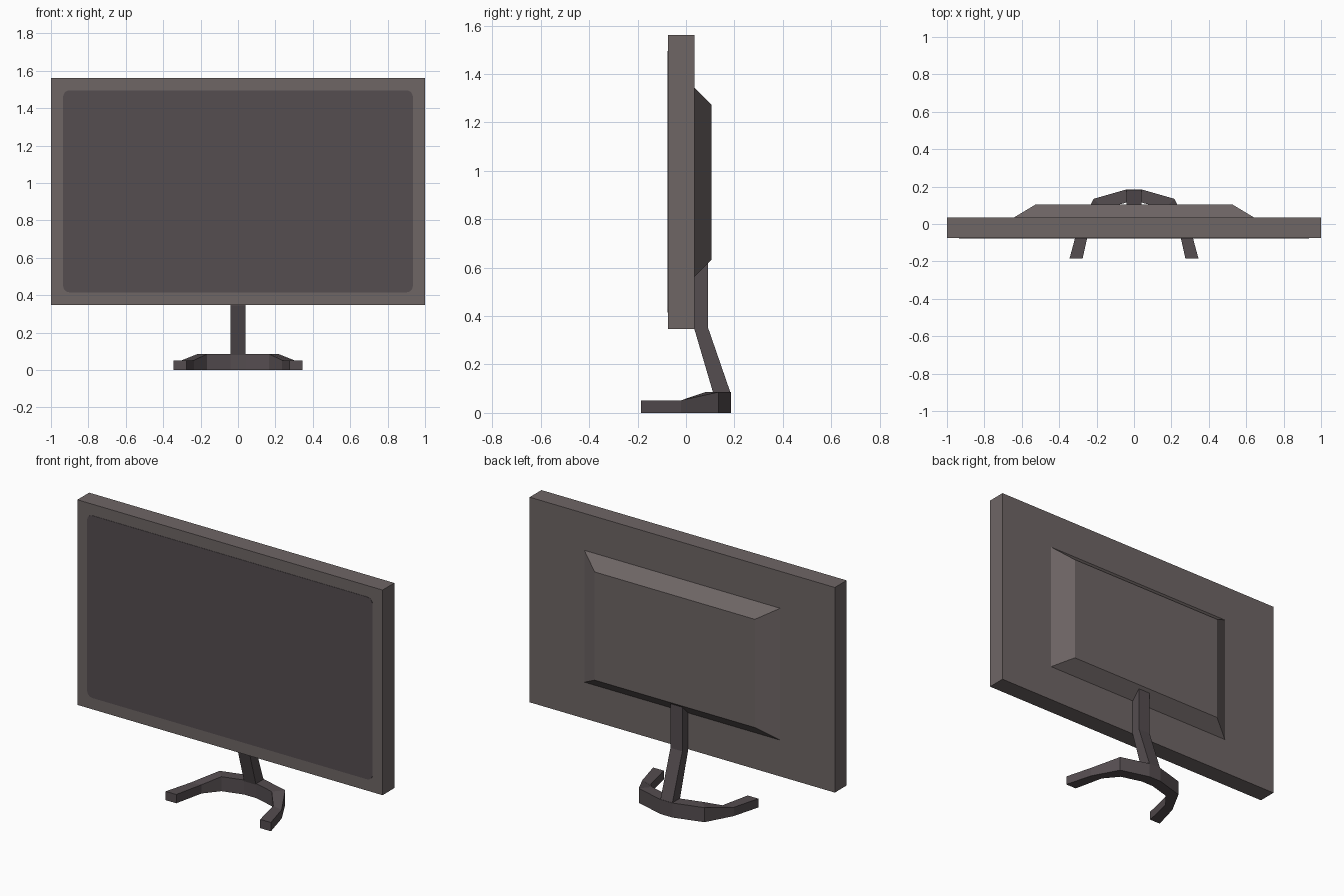
import bpy, bmesh, math

if "Cube" in bpy.data.objects:
    bpy.data.objects.remove(bpy.data.objects["Cube"])


def material(name, rgb):
    m = bpy.data.materials.new(name)
    m.diffuse_color = (*rgb, 1)
    m.use_nodes = True
    m.node_tree.nodes["Principled BSDF"].inputs["Base Color"].default_value = m.diffuse_color
    return m


CASING = material("warm grey casing", (0.158, 0.133, 0.131))
DARK = material("dark grey", (0.090, 0.074, 0.080))


def loft(name, rings, mat):
    """Bridge equal-length closed rings of points and cap both ends."""
    bm = bmesh.new()
    vs = [[bm.verts.new(p) for p in r] for r in rings]
    n = len(rings[0])
    for a, b in zip(vs, vs[1:]):
        for i in range(n):
            j = (i + 1) % n
            bm.faces.new((a[i], a[j], b[j], b[i]))
    bm.faces.new(vs[0])
    bm.faces.new(vs[-1])
    bmesh.ops.recalc_face_normals(bm, faces=bm.faces)
    me = bpy.data.meshes.new(name)
    bm.to_mesh(me)
    bm.free()
    me.materials.append(mat)
    ob = bpy.data.objects.new(name, me)
    bpy.context.collection.objects.link(ob)
    return ob


def rect(hx, z0, z1, y):
    return [(-hx, y, z0), (hx, y, z0), (hx, y, z1), (-hx, y, z1)]


def rounded(hx, z0, z1, y, r, steps=5):
    pts = []
    corners = [(hx - r, z1 - r), (r - hx, z1 - r), (r - hx, z0 + r), (hx - r, z0 + r)]
    for k, (cx, cz) in enumerate(corners):
        for s in range(steps + 1):
            a = math.pi / 2 * (k + s / steps)
            pts.append((cx + r * math.cos(a), y, cz + r * math.sin(a)))
    return pts


# Display casing and tapered rear housing
loft("display_casing", [rect(1, 0.347, 1.562, -0.075), rect(1, 0.347, 1.562, 0.035)], CASING)
loft("rear_housing", [rect(0.645, 0.56, 1.345, 0.033), rect(0.525, 0.632, 1.273, 0.105)], CASING)

# Screen: thin plate with rounded corners
loft("screen", [rounded(0.935, 0.415, 1.495, y, 0.035) for y in (-0.077, -0.072)], DARK)

# Bent neck: side profile extruded across x
neck = [(0.113, 0.08), (0.185, 0.08), (0.09, 0.355), (0.09, 0.63), (0.035, 0.63), (0.035, 0.345)]
loft("stand_neck", [[(x, y, z) for y, z in neck] for x in (-0.039, 0.039)], DARK)

# Curved foot: half defined as (outer x, y, inner x, y, height), then mirrored
half = [(0.345, -0.185, 0.275, -0.185, 0.052),
        (0.30, -0.02, 0.235, -0.005, 0.052),
        (0.215, 0.135, 0.165, 0.08, 0.086),
        (0.04, 0.185, 0.04, 0.115, 0.086)]
sections = [(s, p) for s, pts in ((1, half), (-1, half[::-1])) for p in pts]
loft("stand_foot", [[(s * ox, oy, 0), (s * ox, oy, h), (s * ix, iy, h), (s * ix, iy, 0)]
                    for s, (ox, oy, ix, iy, h) in sections], DARK)
